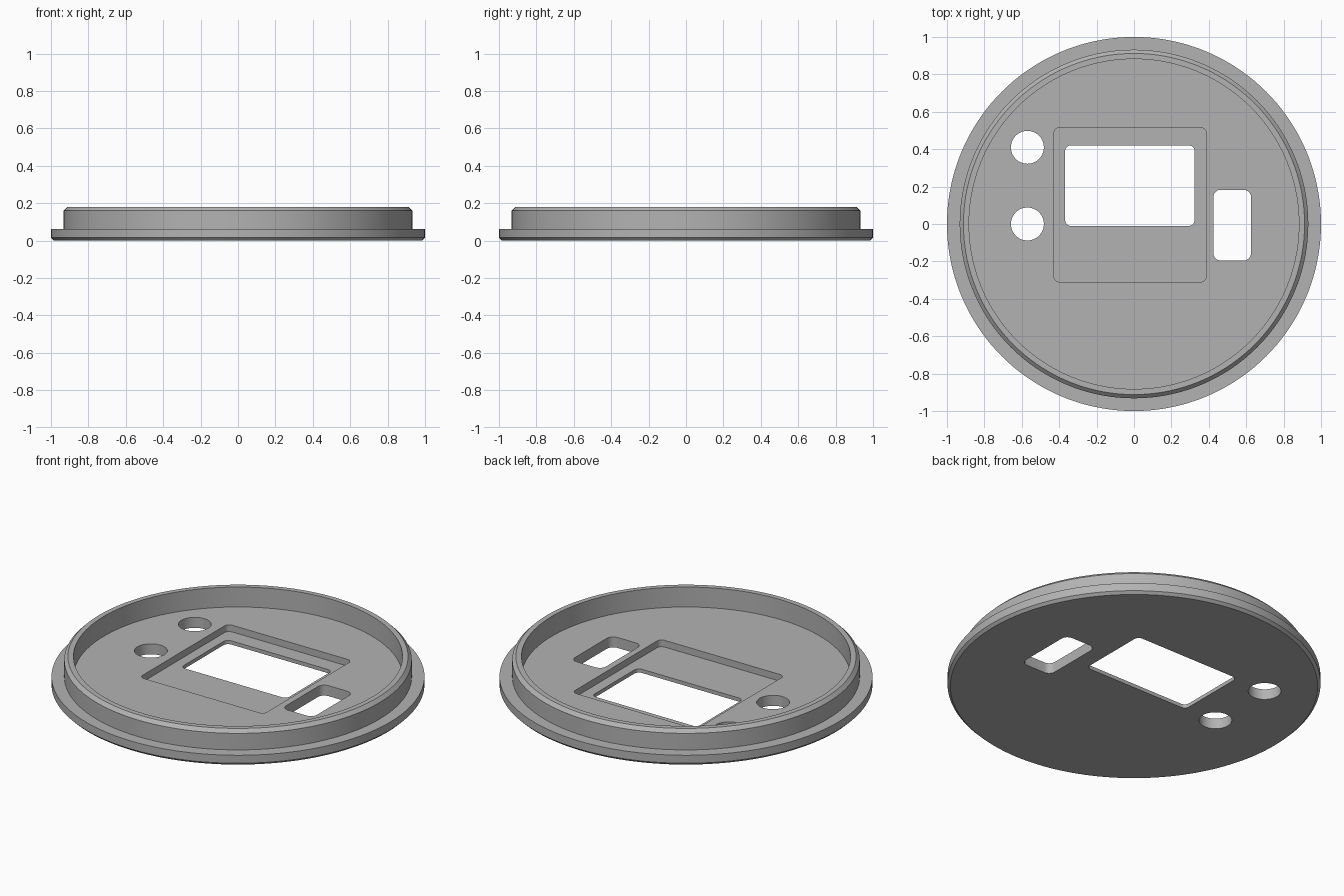
import bpy, bmesh, math

cube = bpy.data.objects.get("Cube")
if cube:
    bpy.data.objects.remove(cube, do_unlink=True)

FLOOR, RECESS, TOP = 0.062, 0.022, 0.18

grey = bpy.data.materials.new("plain_grey")
grey.use_nodes = True
colour = (0.45, 0.45, 0.45, 1)
grey.diffuse_color = colour
grey.node_tree.nodes["Principled BSDF"].inputs["Base Color"].default_value = colour


def make_object(name, bm):
    bmesh.ops.recalc_face_normals(bm, faces=bm.faces)
    mesh = bpy.data.meshes.new(name)
    bm.to_mesh(mesh)
    bm.free()
    mesh.materials.append(grey)
    obj = bpy.data.objects.new(name, mesh)
    bpy.context.collection.objects.link(obj)
    return obj


def lathe(name, profile, steps=144):
    """Closed solid from (radius, height) rings, capped at both ends."""
    bm = bmesh.new()
    rings = []
    for r, z in profile:
        rings.append([bm.verts.new((r * math.cos(2 * math.pi * i / steps),
                                    r * math.sin(2 * math.pi * i / steps), z))
                      for i in range(steps)])
    for a, b in zip(rings, rings[1:]):
        for i in range(steps):
            j = (i + 1) % steps
            bm.faces.new((a[i], a[j], b[j], b[i]))
    bm.faces.new(rings[0])
    bm.faces.new(rings[-1])
    return make_object(name, bm)


def cutter(name, x0, x1, y0, y1, radius, bottom, steps=8):
    """Upright prism with a rounded rectangle outline."""
    bm = bmesh.new()
    corners = [(x1 - radius, y1 - radius), (x0 + radius, y1 - radius),
               (x0 + radius, y0 + radius), (x1 - radius, y0 + radius)]
    outline = []
    for k, (cx, cy) in enumerate(corners):
        for i in range(steps + 1):
            a = math.pi / 2 * (k + i / steps)
            outline.append(bm.verts.new((cx + radius * math.cos(a),
                                         cy + radius * math.sin(a), bottom)))
    bmesh.ops.remove_doubles(bm, verts=outline, dist=1e-5)
    base = bm.faces.new([v for v in outline if v.is_valid])
    out = bmesh.ops.extrude_face_region(bm, geom=[base])
    top = [v for v in out["geom"] if isinstance(v, bmesh.types.BMVert)]
    bmesh.ops.translate(bm, verts=top, vec=(0, 0, 0.3 - bottom))
    obj = make_object(name, bm)
    obj.hide_render = True
    return obj


# Flanged round cover with a raised, chamfered lip
cover = lathe("round_cover", [(0.985, 0), (1, 0.015), (1, FLOOR), (0.932, FLOOR),
                              (0.932, 0.16), (0.912, TOP), (0.882, TOP), (0.882, FLOOR)])

# Screen recess and through openings
cutters = [
    cutter("recess_cutter", -0.428, 0.386, -0.31, 0.515, 0.03, RECESS),
    cutter("window_cutter", -0.368, 0.324, -0.01, 0.42, 0.03, -0.1),
    cutter("slot_cutter", 0.424, 0.626, -0.195, 0.183, 0.04, -0.1),
]
for y in (0.41, 0):
    r, x = 0.088, -0.57
    cutters.append(cutter("button_hole_cutter", x - r, x + r, y - r, y + r, r, -0.1, 12))

bpy.context.view_layer.objects.active = cover
for tool in cutters:
    mod = cover.modifiers.new(tool.name, "BOOLEAN")
    mod.operation = "DIFFERENCE"
    mod.solver = "EXACT"
    mod.object = tool
    bpy.ops.object.modifier_apply(modifier=mod.name)
    bpy.data.objects.remove(tool, do_unlink=True)

# Smooth round walls, crisp rims
bpy.ops.object.select_all(action="DESELECT")
cover.select_set(True)
bpy.ops.object.shade_smooth_by_angle(angle=math.radians(30))
